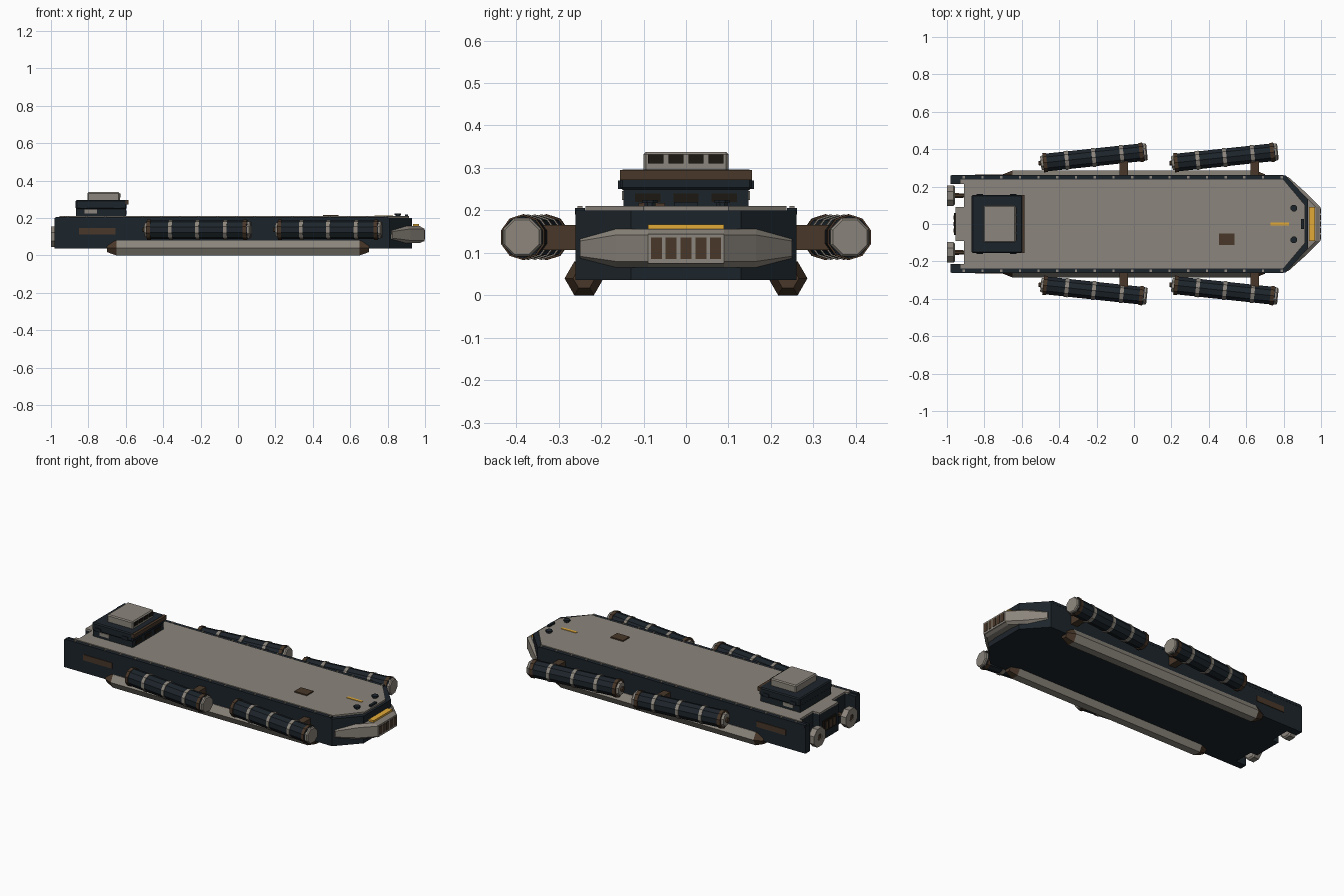
import bpy, math
from mathutils import Matrix, Vector

if "Cube" in bpy.data.objects:
    bpy.data.objects.remove(bpy.data.objects["Cube"])


def material(name, rgb):
    m = bpy.data.materials.new(name)
    m.diffuse_color = (*rgb, 1)
    m.use_nodes = True
    m.node_tree.nodes["Principled BSDF"].inputs["Base Color"].default_value = m.diffuse_color
    return m


DARK = material("dark_navy", (0.012, 0.018, 0.024))
GREY = material("warm_grey", (0.26, 0.235, 0.2))
BROWN = material("brown", (0.065, 0.038, 0.022))
BLACK = material("black", (0.012, 0.009, 0.006))
YELLOW = material("yellow", (0.75, 0.4, 0.04))


def mesh(name, verts, faces, mat):
    me = bpy.data.meshes.new(name)
    me.from_pydata(verts, [], faces)
    me.materials.append(mat)
    ob = bpy.data.objects.new(name, me)
    bpy.context.collection.objects.link(ob)
    return ob


def loft(name, rings, mat):
    """Skin a list of equal-length rings, closing both ends."""
    n = len(rings[0])
    verts = [v for r in rings for v in r]
    faces = [(k * n + i, k * n + (i + 1) % n, (k + 1) * n + (i + 1) % n, (k + 1) * n + i)
             for k in range(len(rings) - 1) for i in range(n)]
    faces += [tuple(reversed(range(n))), tuple(range(len(verts) - n, len(verts)))]
    return mesh(name, verts, faces, mat)


def prism(name, outline, z0, z1, mat):
    return loft(name, [[(x, y, z) for x, y in outline] for z in (z0, z1)], mat)


def box(name, x, y, z, mat, bevel=0):
    ob = prism(name, [(x[0], y[0]), (x[1], y[0]), (x[1], y[1]), (x[0], y[1])], *z, mat)
    if bevel:
        b = ob.modifiers.new("bevel", 'BEVEL')
        b.width, b.segments = bevel, 1
    return ob


def tube(name, sections, mat, sides=8, place=Matrix(), turn=0.5):
    """Faceted solid along local x from (x, radius) sections."""
    rings = []
    for x, r in sections:
        angles = [2 * math.pi * (i + turn) / sides for i in range(sides)]
        rings.append([tuple(place @ Vector((x, r * math.cos(a), r * math.sin(a)))) for a in angles])
    return loft(name, rings, mat)


def symmetric(half):
    """Complete an outline given for +y, running from bow to stern."""
    return [(x, y) for x, y in half] + [(x, -y) for x, y in reversed(half)]


# Hull with two stern recesses, dark rim and grey deck
hull = [(0.93, 0.13), (0.81, 0.26), (-0.98, 0.26), (-0.98, 0.215), (-0.91, 0.215),
        (-0.91, 0.09), (-0.955, 0.09)]
prism("hull", symmetric(hull), 0.036, 0.2, DARK)
deck = [(0.915, 0.1), (0.8, 0.237), (-0.93, 0.237), (-0.93, 0.215), (-0.91, 0.215),
        (-0.91, 0.09), (-0.955, 0.09)]
prism("deck_plate", symmetric(deck), 0.198, 0.21, GREY)

# Wrap-around bow bumper: (x, y, low z, high z) columns
cols = [(0.815, 0.25, 0.078, 0.142), (0.91, 0.165, 0.066, 0.156), (0.985, 0.09, 0.066, 0.156)]
cols = cols + [(x, -y, a, b) for x, y, a, b in reversed(cols)]
rings = [[(x - 0.05, y * 0.9, a), (x - 0.012, y, a), (x + 0.012, y, a + 0.014),
          (x + 0.012, y, b - 0.014), (x - 0.012, y, b), (x - 0.05, y * 0.9, b)]
         for x, y, a, b in cols]
loft("bow_bumper", rings, GREY)
prism("bow_core", [(0.9, -0.15), (0.96, -0.09), (0.96, 0.09), (0.9, 0.15)], 0.07, 0.152, GREY)
box("bow_light_bar", (0.935, 0.968), (-0.09, 0.09), (0.152, 0.167), YELLOW)
box("bow_grille_panel", (0.98, 0.998), (-0.09, 0.09), (0.075, 0.145), GREY)
for i in range(5):
    y = -0.07 + i * 0.035
    box("bow_grille_slot", (0.99, 1.0), (y - 0.013, y + 0.013), (0.086, 0.136), BROWN)

# Command tower, visor and wheelhouse
box("tower_base", (-0.865, -0.6), (-0.147, 0.147), (0.205, 0.29), DARK)
box("tower_cap", (-0.868, -0.595), (-0.155, 0.155), (0.248, 0.296), DARK, 0.006)
box("tower_visor", (-0.605, -0.585), (-0.155, 0.155), (0.272, 0.295), BROWN)
box("wheelhouse", (-0.805, -0.632), (-0.1, 0.1), (0.29, 0.338), GREY, 0.006)
for i in range(4):
    y = -0.071 + i * 0.0473
    box("wheelhouse_window", (-0.64, -0.627), (y - 0.018, y + 0.018), (0.31, 0.332), BLACK)
for i in range(3):
    y = -0.09 + i * 0.09
    box("tower_window", (-0.605, -0.597), (y - 0.03, y + 0.03), (0.22, 0.24), BLACK)

# Deck fittings
box("deck_hatch", (0.455, 0.538), (-0.112, -0.05), (0.208, 0.217), BROWN)
box("deck_stripe", (0.73, 0.83), (-0.008, 0.008), (0.208, 0.213), YELLOW)
box("bow_cleat", (0.893, 0.908), (-0.028, 0.028), (0.205, 0.22), DARK)
up = Matrix.Rotation(-math.pi / 2, 4, 'Y')
for y in (0.085, -0.085):
    tube("bollard", [(0, 0.014), (0.01, 0.014), (0.01, 0.019), (0.018, 0.019)], DARK, 8,
         Matrix.Translation((0.855, y, 0.207)) @ up)
box("stern_grille", (-0.962, -0.95), (-0.06, 0.06), (0.085, 0.15), BLACK)
for i in range(3):
    y = -0.035 + i * 0.035
    box("stern_grille_slot", (-0.966, -0.958), (y - 0.011, y + 0.011), (0.095, 0.14), BROWN)

# Everything repeated on both sides
for s in (-1, 1):
    def side(a, b):
        return tuple(sorted((s * a, s * b)))

    box("side_rim", (-0.975, 0.8), side(0.238, 0.261), (0.19, 0.206), DARK)
    for i in range(18):
        x = -0.91 + i * 0.1
        box("rim_rivet", (x - 0.006, x + 0.006), side(0.244, 0.256), (0.204, 0.21), GREY)
    box("side_vent", (-0.85, -0.655), side(0.255, 0.264), (0.113, 0.147), BROWN)
    box("tower_side_plate", (-0.82, -0.755), side(0.14, 0.151), (0.225, 0.246), GREY)
    for x in (-0.825, -0.645):
        box("tower_side_lug", (x - 0.018, x + 0.018), side(0.15, 0.16), (0.25, 0.27), DARK)

    # Landing skid with tapered ends
    skid = Matrix.Translation((0, s * 0.24, 0.04))
    tube("landing_skid", [(-0.65, 0.046), (0.65, 0.046)], GREY, 6, skid, 0)
    for e in (-1, 1):
        ends = [(e * 0.65, 0.046), (e * 0.7, 0.026)]
        tube("skid_end", ends[::e], BROWN, 6, skid, 0)

    # Stern thruster
    stern = Matrix.Translation((0, s * 0.152, 0.1))
    tube("thruster", [(-0.957, 0.05), (-0.965, 0.059), (-1.0, 0.059), (-1.0, 0.02), (-0.99, 0.02)][::-1],
         GREY, 8, stern)
    tube("thruster_shaft", [(-0.998, 0.016), (-0.9, 0.012)], BROWN, 8, stern)

    # Splayed side pods on pylons
    for cx in (-0.215, 0.485):
        pod = Matrix.Translation((cx, s * 0.356, 0.137)) @ Matrix.Rotation(s * math.radians(6.1), 4, 'Z')
        tube("pod_body", [(-0.27, 0.05), (0.27, 0.05)], DARK, 10, pod)
        for x in (-0.145, 0, 0.15):
            tube("pod_band", [(x - 0.01, 0.0535), (x + 0.01, 0.0535)], GREY, 10, pod)
        for x in (-0.262, 0.255):
            tube("pod_collar", [(x - 0.01, 0.054), (x + 0.01, 0.054)], BROWN, 10, pod)
        tube("pod_nose", [(0.26, 0.049), (0.28, 0.049), (0.286, 0.044)], GREY, 8, pod)
        tube("pod_tail", [(-0.285, 0.038), (-0.265, 0.046)], GREY, 8, pod)
        tube("pod_nozzle", [(-0.297, 0.014), (-0.28, 0.014)], BROWN, 8, pod)
        px = cx + 0.16
        box("pod_pylon", (px - 0.022, px + 0.022), side(0.25, 0.345), (0.107, 0.166), BROWN)

# Make all normals point outwards
import bmesh
for ob in bpy.context.collection.objects:
    bm = bmesh.new()
    bm.from_mesh(ob.data)
    bmesh.ops.recalc_face_normals(bm, faces=bm.faces)
    bm.to_mesh(ob.data)
    bm.free()
